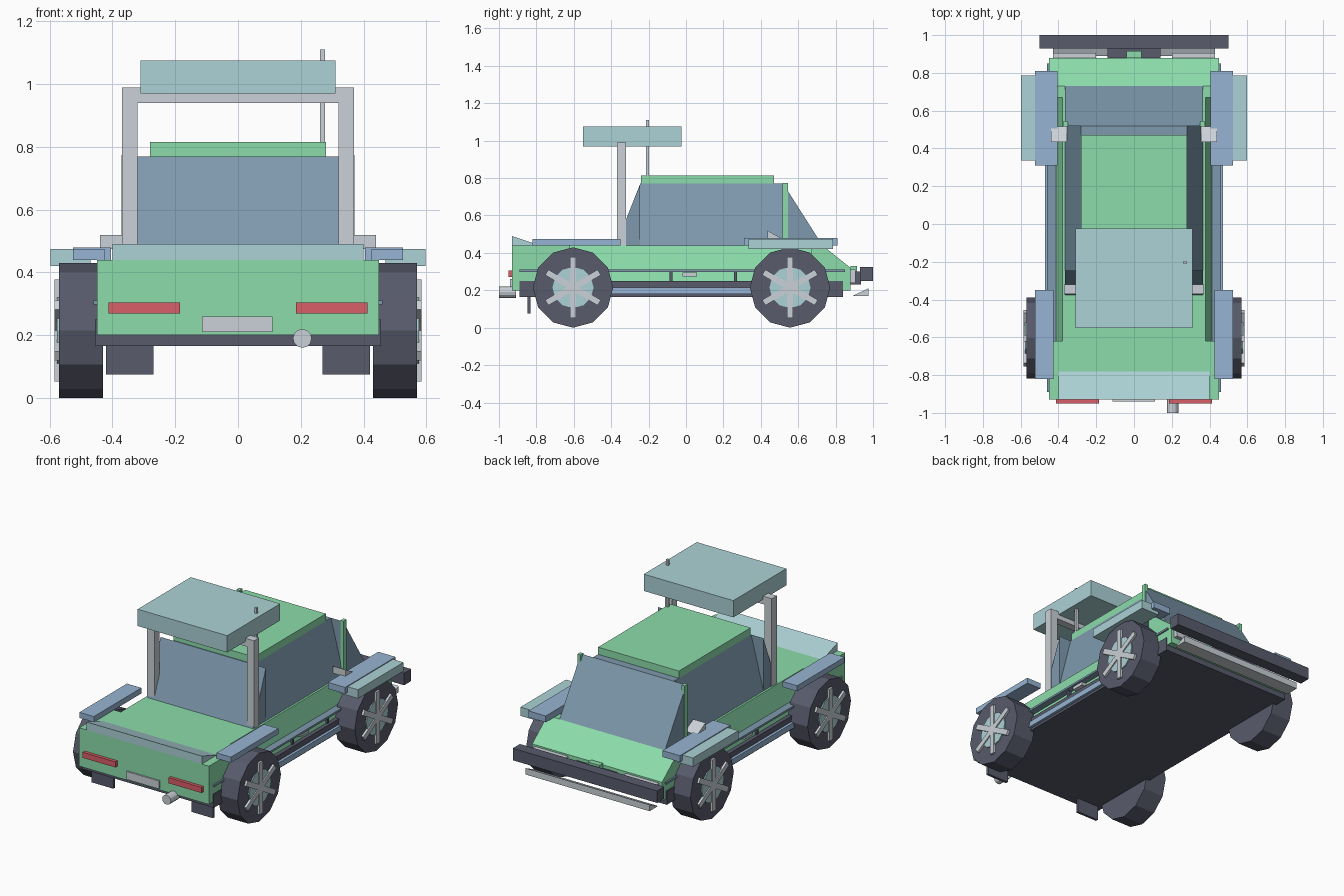
import bpy, bmesh, math
from mathutils import Matrix

if "Cube" in bpy.data.objects:
    bpy.data.objects.remove(bpy.data.objects["Cube"])


def material(name, r, g, b):
    m = bpy.data.materials.new(name)
    lin = lambda c: ((c / 255 + 0.055) / 1.055) ** 2.4
    m.diffuse_color = (lin(r), lin(g), lin(b), 1)
    m.use_nodes = True
    m.node_tree.nodes["Principled BSDF"].inputs["Base Color"].default_value = m.diffuse_color
    return m


GREEN = material("mint_green", 140, 220, 171)
TEAL = material("pale_teal", 172, 210, 214)
BLUE = material("soft_blue", 150, 180, 210)
SLATE = material("slate_glass", 126, 154, 174)
GREY = material("light_grey", 202, 209, 215)
DARK = material("dark_grey", 88, 91, 108)
RED = material("red", 218, 94, 104)


def finish(name, bm, mat):
    bmesh.ops.recalc_face_normals(bm, faces=bm.faces)
    me = bpy.data.meshes.new(name)
    bm.to_mesh(me)
    bm.free()
    me.materials.append(mat)
    ob = bpy.data.objects.new(name, me)
    bpy.context.collection.objects.link(ob)
    return ob


def box(name, mat, x, y, z):
    """Box from (min, max) ranges."""
    bm = bmesh.new()
    bmesh.ops.create_cube(bm, size=1)
    for v in bm.verts:
        v.co = [r[0] if c < 0 else r[1] for c, r in zip(v.co, (x, y, z))]
    return finish(name, bm, mat)


def prism(name, mat, pts, lo, hi, axis):
    """Extrude a profile: (y, z) along x, or (x, z) along y."""
    bm = bmesh.new()
    put = (lambda p, t: (t, p[0], p[1])) if axis == "x" else (lambda p, t: (p[0], t, p[1]))
    a = [bm.verts.new(put(p, lo)) for p in pts]
    b = [bm.verts.new(put(p, hi)) for p in pts]
    bm.faces.new(a)
    bm.faces.new(b)
    n = len(pts)
    for i in range(n):
        j = (i + 1) % n
        bm.faces.new((a[i], a[j], b[j], b[i]))
    return finish(name, bm, mat)


def cylinder(name, mat, r, depth, sides, loc, axis="X"):
    bm = bmesh.new()
    bmesh.ops.create_cone(bm, cap_ends=True, segments=sides, radius1=r, radius2=r, depth=depth)
    turn = Matrix.Rotation(math.pi / 2, 4, "Y" if axis == "X" else "X")
    bmesh.ops.transform(bm, verts=bm.verts, matrix=Matrix.Translation(loc) @ turn)
    return finish(name, bm, mat)


def side_box(name, mat, s, x, y, z):
    return box(name, mat, sorted((s * x[0], s * x[1])), y, z)


# Lower body: square tail and nose, middle with sloping shoulders
box("tail_body", GREEN, (-.45, .45), (-.93, -.62), (.2, .44))
prism("middle_body", GREEN, [(-.43, .2), (.43, .2), (.43, .25), (.378, .44), (-.378, .44), (-.43, .25)],
      -.62, .67, "y")
prism("nose_body", GREEN, [(.67, .2), (.88, .2), (.88, .32), (.73, .44), (.67, .44)], -.45, .45, "x")
box("chassis", DARK, (-.455, .455), (-.89, .84), (.165, .25))

# Cabin: sloped windscreen and rear glass around a tapered middle
prism("windscreen", SLATE, [(.52, .44), (.73, .44), (.52, .77)], -.365, .365, "x")
prism("rear_window", SLATE, [(-.375, .44), (-.245, .44), (-.245, .77)], -.365, .365, "x")
prism("side_windows", SLATE, [(-.365, .44), (.365, .44), (.28, .77), (-.28, .77)], -.245, .52, "y")
box("roof", GREEN, (-.28, .28), (-.24, .47), (.77, .815))

# Tail spoiler lip
prism("tail_lip", TEAL, [(-.93, .44), (-.78, .44), (-.93, .49)], -.4, .4, "x")

# Raised wing on its frame, and aerial
box("wing", TEAL, (-.31, .31), (-.55, -.025), (.97, 1.075))
box("wing_crossbar", GREY, (-.37, .37), (-.37, -.32), (.94, .99))
box("aerial", GREY, (.262, .278), (-.213, -.197), (.77, 1.11))

# Rear fittings
box("number_plate", GREY, (-.115, .11), (-.94, -.93), (.21, .26))
cylinder("exhaust", GREY, .03, .09, 12, (.205, -.955, .19), "Y")

# Front fittings
box("front_bumper", DARK, (-.5, .5), (.93, 1.0), (.25, .325))
box("bumper_mount", DARK, (-.14, .14), (.88, .935), (.23, .3))
box("nose_badge", GREEN, (-.04, .04), (.88, .915), (.3, .33))
prism("skid_lip", GREY, [(.89, .17), (.975, .17), (.975, .21)], -.43, .43, "x")

for s, side in ((-1, "left"), (1, "right")):
    # Frame posts, windscreen pillars and mirrors
    side_box(side + "_wing_post", GREY, s, (.32, .37), (-.37, -.32), (.44, .94))
    side_box(side + "_pillar", GREEN, s, (.35, .372), (.515, .545), (.44, .775))
    prism(side + "_mirror", GREY, [(.435, .52), (.435, .475), (.515, .475)],
          *sorted((s * .355, s * .44)), "x")

    # Fender plates
    side_box(side + "_rear_fender", BLUE, s, (.425, .525), (-.82, -.35), (.44, .475))
    side_box(side + "_front_fender", BLUE, s, (.405, .525), (.31, .81), (.44, .48))
    side_box(side + "_front_flare", TEAL, s, (.47, .597), (.335, .785), (.42, .475))

    # Side trim
    side_box(side + "_belt_strip", SLATE, s, (.4, .46), (-.89, .85), (.298, .31))
    side_box(side + "_sill", BLUE, s, (.45, .472), (-.42, .37), (.18, .215))
    side_box(side + "_door_handle", GREY, s, (.41, .45), (-.02, .06), (.275, .295))
    for i, y in enumerate((-.08, .265)):
        side_box(f"{side}_door_gap_{i}", DARK, s, (.4, .44), (y - .008, y + .008), (.25, .3))

    # Lamps and mud flap
    side_box(side + "_tail_light", RED, s, (.185, .412), (-.95, -.93), (.27, .305))
    side_box(side + "_head_light", GREY, s, (.2, .43), (.88, .905), (.24, .31))
    side_box(side + "_mud_flap", DARK, s, (.27, .42), (-.848, -.832), (.075, .17))

    # Wheels: faceted tyre, hub disc and six spokes
    for end, y in (("rear", -.604), ("front", .556)):
        tag = f"{side}_{end}"
        cylinder(tag + "_tyre", DARK, .215, .14, 12, (s * .5, y, .215))
        cylinder(tag + "_hub", TEAL, .11, .02, 12, (s * .567, y, .215))
        bm = bmesh.new()
        for k in range(3):
            m = (Matrix.Translation((s * .574, y, .215)) @ Matrix.Rotation(k * math.pi / 3, 4, "X")
                 @ Matrix.Diagonal((.02, .034, .325, 1)))
            bmesh.ops.create_cube(bm, size=1, matrix=m)
        finish(tag + "_spokes", bm, GREY)
